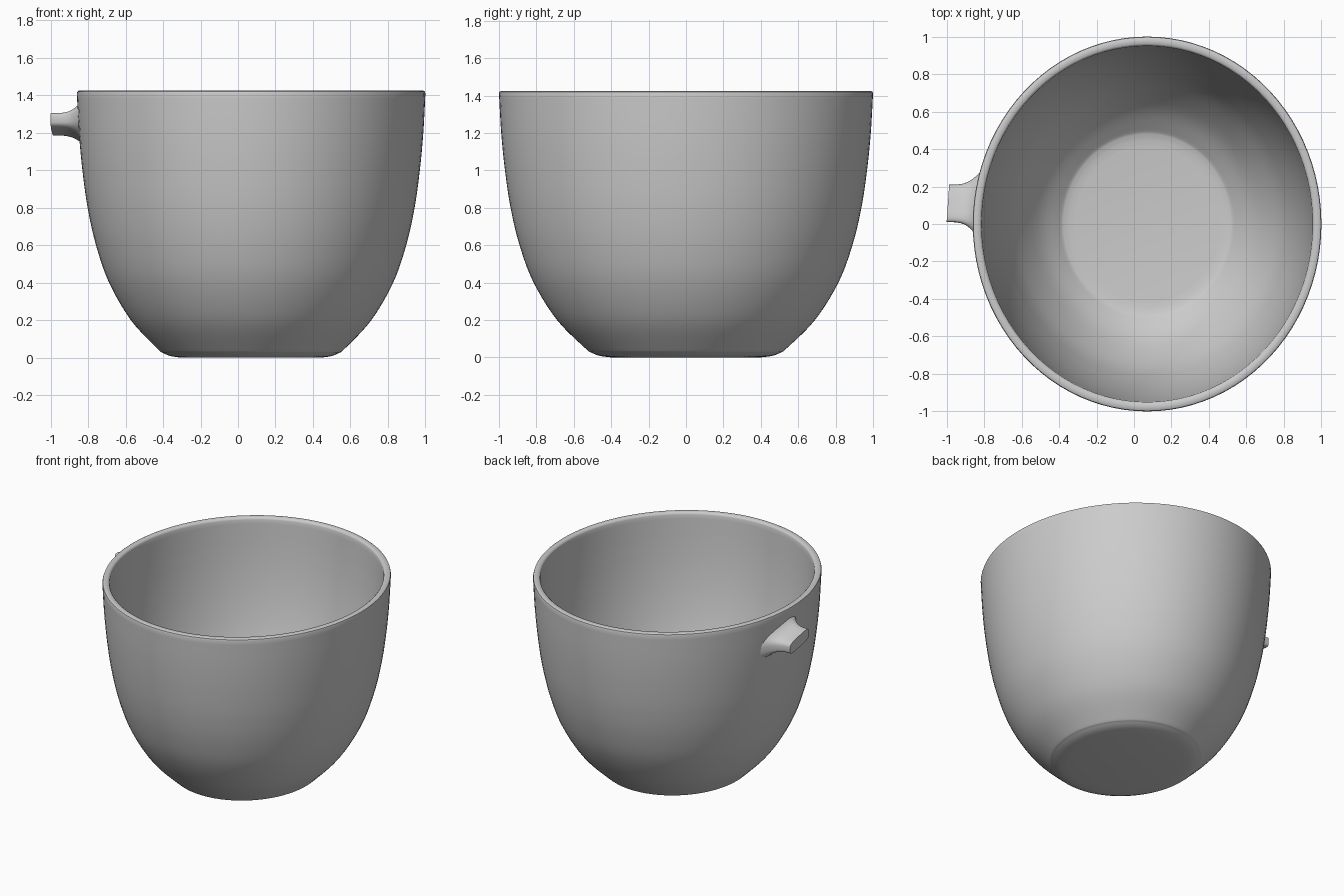
import bpy, bmesh, math
from mathutils import Vector

if "Cube" in bpy.data.objects:
    bpy.data.objects.remove(bpy.data.objects["Cube"])

CX, RX, RY, TOP = 0.07, 0.93, 1.0, 1.425

clay = bpy.data.materials.new("plain grey")
clay.diffuse_color = (0.6, 0.6, 0.6, 1)
clay.use_nodes = True
clay.node_tree.nodes["Principled BSDF"].inputs["Base Color"].default_value = clay.diffuse_color


def smooth_curve(pts, n=5):
    """Catmull-Rom samples through 2D points."""
    p = [Vector(q) for q in pts]
    p = [p[0]] + p + [p[-1]]
    out = []
    for i in range(1, len(p) - 2):
        a, b, c, d = p[i - 1:i + 3]
        for k in range(n):
            t = k / n
            out.append(0.5 * (2 * b + (c - a) * t + (2 * a - 5 * b + 4 * c - d) * t * t
                              + (3 * b - a - 3 * c + d) * t ** 3))
    return out + [p[-1]]


def loft(name, rings):
    """Joins closed rings of points and caps both ends."""
    bm = bmesh.new()
    vs = [[bm.verts.new(c) for c in ring] for ring in rings]
    n = len(vs[0])
    for a, b in zip(vs, vs[1:]):
        for i in range(n):
            j = (i + 1) % n
            bm.faces.new((a[i], a[j], b[j], b[i]))
    bm.faces.new(vs[0])
    bm.faces.new(vs[-1])
    bmesh.ops.recalc_face_normals(bm, faces=bm.faces)
    me = bpy.data.meshes.new(name)
    bm.to_mesh(me)
    bm.free()
    ob = bpy.data.objects.new(name, me)
    bpy.context.collection.objects.link(ob)
    me.materials.append(clay)
    bpy.ops.object.select_all(action='DESELECT')
    ob.select_set(True)
    bpy.context.view_layer.objects.active = ob
    bpy.ops.object.shade_smooth_by_angle(angle=math.radians(40))
    return ob


# Cup: oval lathe of (radius, height), outer wall then rim then inner wall
outer = smooth_curve([(0.40, 0.0), (0.46, 0.008), (0.505, 0.025), (0.54, 0.05), (0.69, 0.2),
                      (0.815, 0.4), (0.89, 0.6), (0.938, 0.8), (0.968, 1.0),
                      (0.988, 1.2), (1.0, 1.41)])
rim = [Vector(q) for q in [(0.997, 1.42), (0.988, TOP), (0.962, TOP), (0.953, 1.418)]]
inner = smooth_curve([(0.95, 1.41), (0.938, 1.2), (0.918, 1.0), (0.885, 0.8), (0.835, 0.6),
                      (0.76, 0.4), (0.63, 0.2), (0.51, 0.09), (0.47, 0.068), (0.42, 0.06)])
N = 96
angles = [2 * math.pi * i / N for i in range(N)]
loft("cup", [[(CX + RX * r * math.cos(a), RY * r * math.sin(a), z) for a in angles]
             for r, z in outer + rim + inner])


# Handle stub: tilted strap section flaring into the wall
def wall_x(y, z):
    r = 0.96 + 0.04 * (z - 1.0) / 0.42 if z > 1.0 else 0.96
    return CX - RX * math.sqrt(r * r - y * y)


def power(v, e):
    return math.copysign(abs(v) ** e, v)


rings = []
STEPS = 14
for s in range(STEPS + 1):
    t = s / STEPS
    flare = (1 - t) ** 3.5
    half_w = 0.1 + 0.12 * flare
    half_t = 0.042 + 0.075 * flare
    e = 0.5 + 0.4 * flare
    ring = []
    for i in range(40):
        a = 2 * math.pi * i / 40
        dy = half_w * power(math.cos(a), e)
        z = 1.245 - 0.28 * dy + half_t * power(math.sin(a), e) - 0.01 * flare
        y = 0.11 + dy + 0.02 * flare
        end = -0.993 + 0.07 * dy
        ring.append(((wall_x(y, z) + 0.02) * (1 - t) + end * t, y, z))
    rings.append(ring)
loft("handle_stub", rings)
